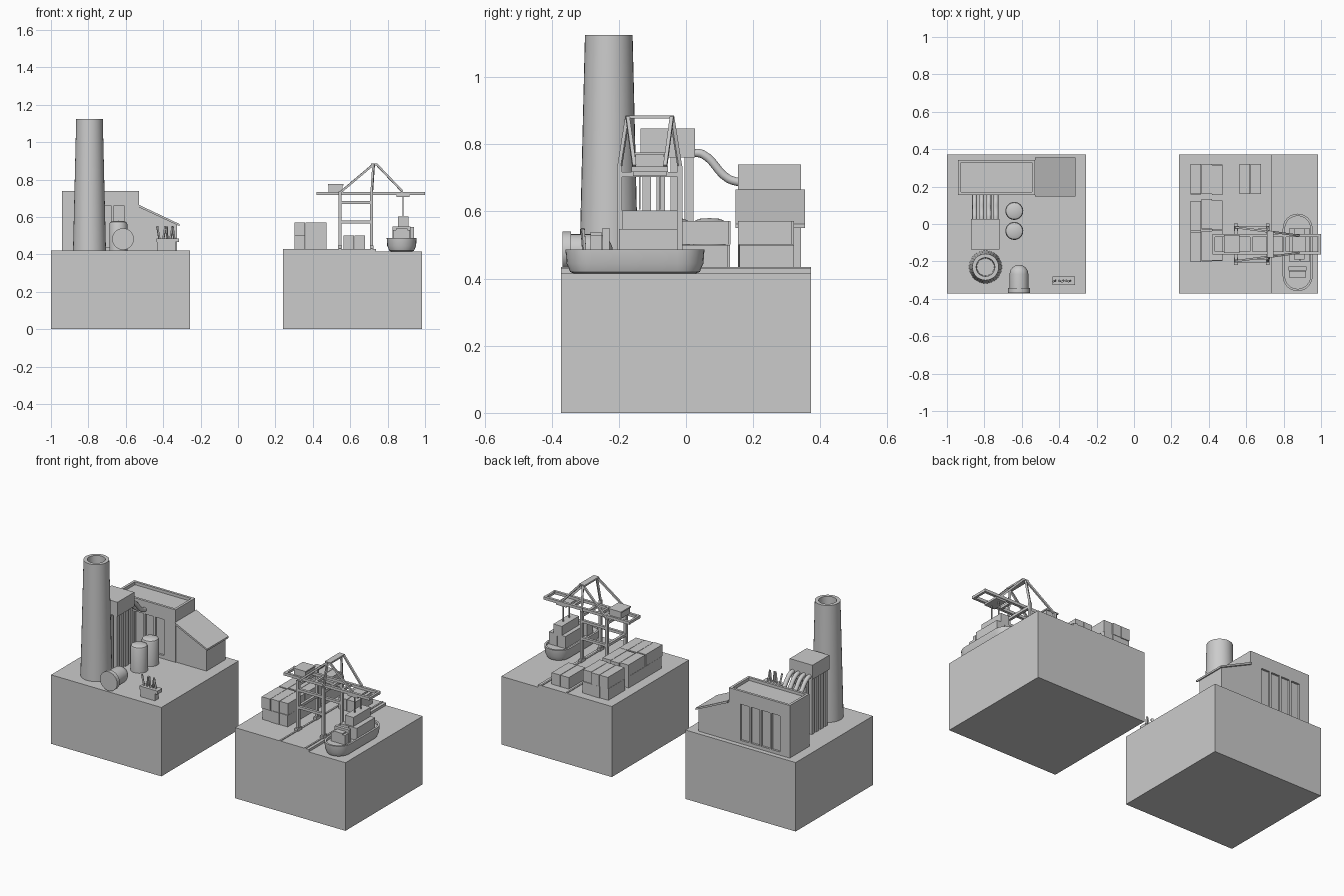
import bpy, bmesh, math, random
from mathutils import Vector

if "Cube" in bpy.data.objects:
    bpy.data.objects.remove(bpy.data.objects["Cube"])
random.seed(3)


def finish(name, bm, smooth=False):
    bmesh.ops.recalc_face_normals(bm, faces=bm.faces)
    me = bpy.data.meshes.new(name)
    bm.to_mesh(me)
    bm.free()
    ob = bpy.data.objects.new(name, me)
    bpy.context.collection.objects.link(ob)
    if smooth:
        bpy.context.view_layer.objects.active = ob
        ob.select_set(True)
        bpy.ops.object.shade_smooth_by_angle(angle=math.radians(35))
        ob.select_set(False)
    return ob


def add_box(bm, x0, x1, y0, y1, z0, z1):
    vs = bmesh.ops.create_cube(bm, size=1)['verts']
    for v in vs:
        v.co = Vector((x0 + (v.co.x + .5) * (x1 - x0), y0 + (v.co.y + .5) * (y1 - y0), z0 + (v.co.z + .5) * (z1 - z0)))


def boxes(name, *dims):
    bm = bmesh.new()
    for d in dims:
        add_box(bm, *d)
    return finish(name, bm)


def lathe(name, profile, loc, n=32, axis='Z'):
    """Revolve (radius, height) points around the axis."""
    bm = bmesh.new()
    rings = []
    for r, h in profile:
        ring = []
        for i in range(1 if r == 0 else n):
            a = 2 * math.pi * i / n
            ring.append(bm.verts.new((r * math.cos(a), r * math.sin(a), h)))
        rings.append(ring)
    for a, b in zip(rings, rings[1:]):
        for i in range(n):
            vs = [a[i % len(a)], a[(i + 1) % len(a)], b[(i + 1) % len(b)], b[i % len(b)]]
            bm.faces.new(list(dict.fromkeys(vs)))
    ob = finish(name, bm, True)
    ob.location = loc
    if axis == 'Y':
        ob.rotation_euler = (-math.pi / 2, 0, 0)
    return ob


def struts(name, pairs, w):
    """Square bars between point pairs."""
    bm = bmesh.new()
    for p, q in pairs:
        p, q = Vector(p), Vector(q)
        d = q - p
        rot = d.to_track_quat('Z', 'Y') if d.x or d.y else None
        for v in bmesh.ops.create_cube(bm, size=1)['verts']:
            c = Vector((v.co.x * w, v.co.y * w, v.co.z * d.length))
            v.co = (p + q) / 2 + (rot @ c if rot else c)
    return finish(name, bm)


def prism_xz(name, pts, y0, y1):
    bm = bmesh.new()
    f = bm.faces.new([bm.verts.new((x, y0, z)) for x, z in pts])
    top = bmesh.ops.extrude_face_region(bm, geom=[f])['geom']
    bmesh.ops.translate(bm, vec=(0, y1 - y0, 0), verts=[g for g in top if isinstance(g, bmesh.types.BMVert)])
    return finish(name, bm)


# ---------- Power plant block ----------
G = .42
boxes('plant_ground_block', (-1, -.256, -.372, .372, 0, G))

# Hall with recessed wall panels and a sunken roof
hall = boxes('turbine_hall', (-.94, -.53, .155, .343, G - .005, .74))
cuts = [(-.925, -.545, .17, .328, .722, .8)]
for i in range(4):
    x = -.636 - .07 * i
    for y in (.155, .343):
        cuts.append((x - .029, x + .029, y - .012, y + .012, .44, .66))
cutter = boxes('hall_cutter', *cuts)
cutter.hide_render = True
cutter.hide_set(True)
m = hall.modifiers.new('panels', 'BOOLEAN')
m.object = cutter
m.solver = 'EXACT'

# Lean-to annex with sloping roof slab
prism_xz('annex_walls', [(-.53, G - .005), (-.325, G - .005), (-.325, .557), (-.53, .652)], .16, .343)
prism_xz('annex_roof', [(-.53, .652), (-.312, .551), (-.312, .562), (-.53, .665)], .148, .355)

# Chimney with hollow mouth
lathe('chimney', [(0, 0), (.088, 0), (.071, .705), (.05, .705), (.046, .6), (0, .6)], (-.794, -.23, G), 32)

# Filter house on columns, with ducts running to the hall
boxes('filter_house', (-.872, -.718, -.135, .027, .76, .847))
xs = [-.852 + .038 * i for i in range(4)]
ys = [-.117 + .042 * i for i in range(4)]
boxes('filter_columns', *[(x - .012, x + .012, y - .013, y + .013, G, .765) for x in xs for y in ys])
for i, x in enumerate(xs):
    cu = bpy.data.curves.new('duct', 'CURVE')
    cu.dimensions = '3D'
    cu.bevel_depth = .013
    cu.bevel_resolution = 3
    cu.resolution_u = 6
    sp = cu.splines.new('BEZIER')
    pts = [(.02, .775), (.05, .77), (.125, .698), (.165, .685)]
    sp.bezier_points.add(len(pts) - 1)
    for bp, (y, z) in zip(sp.bezier_points, pts):
        bp.co = (x, y, z)
        bp.handle_left_type = bp.handle_right_type = 'AUTO'
    bpy.context.collection.objects.link(bpy.data.objects.new(f'duct_{i}', cu))

# Upright storage tanks
for i, y in enumerate((.07, -.037)):
    lathe(f'storage_tank_{i}', [(0, 0), (.048, 0), (.048, .142), (.044, .152), (.03, .158), (0, .16)], (-.64, y, G))

# Horizontal vessel with flange and domed end
dome = [(.05 * math.cos(a), .1 + .05 * math.sin(a)) for a in [math.pi / 12 * k for k in range(6)]]
lathe('horizontal_vessel', [(0, 0), (.058, 0), (.058, .025), (.05, .025)] + dome + [(0, .15)], (-.615, -.368, .482), 32, 'Y')

# Transformer with splayed insulators
boxes('transformer', (-.432, -.335, -.322, -.285, G, .472), (-.436, -.315, -.326, -.28, .465, .486))
struts('insulators', [((x, y, .48), (x + dx, y - .005, .55)) for y in (-.303,)
                      for x, dx in ((-.42, -.012), (-.4, .012), (-.378, -.004), (-.362, .012), (-.34, -.01))], .009)

# ---------- Harbour block ----------
Q = .43
boxes('harbour_water_block', (.24, .985, -.372, .372, 0, .415))
boxes('quay', (.24, .738, -.372, .372, .41, Q))
boxes('crane_rails', *[(x - .005, x + .005, -.372, .372, Q - .002, Q + .004) for x in (.545, .715)])

# Container stacks
cont = []
for y0 in (.16, -.033, -.2):
    for lvl in range(2):
        for c in range(3):
            j = random.uniform(-.006, .006)
            x = .302 + .058 * c
            cont.append((x, x + .056, y0 + j, y0 + j + .16, Q + .071 * lvl, Q + .07 + .071 * lvl))
cont += [(x, x + .056, .16, .322, Q, Q + .07) for x in (.565, .624)]
boxes('container_stacks', *cont)

# Ship hull: rounded outline lofted upwards, then a sunken deck
SX, SY = .875, -.152
bm = bmesh.new()
rings = []
for r, z in ((.05, .413), (.066, .42), (.077, .445), (.08, .487), (.068, .487), (.068, .473)):
    ring = []
    for s in (1, -1):
        for k in range(13):
            a = math.pi * k / 12 + (0 if s == 1 else math.pi)
            ring.append(bm.verts.new((SX + r * math.cos(a), SY + s * .127 + r * math.sin(a), z)))
    rings.append(ring)
for a, b in zip(rings, rings[1:]):
    for i in range(len(a)):
        k = (i + 1) % len(a)
        bm.faces.new((a[i], a[k], b[k], b[i]))
bm.faces.new(rings[0])
bm.faces.new(rings[-1])
finish('ship_hull', bm, True)
boxes('ship_bridge', (.828, .92, -.285, -.25, .47, .53), (.826, .922, -.248, -.228, .47, .55),
      (.845, .905, -.285, -.252, .53, .538))
boxes('ship_cargo', (.83, .885, -.2, -.025, .47, .547), (.887, .942, -.2, -.025, .47, .547))

# ---------- Gantry crane ----------
CY = -.108
RX, FX = .545, .715
legs, ties, stays = [], [], []
for s in (-1, 1):
    y, ya, yb = CY + s * .09, CY + s * .066, CY + s * .046
    for x in (RX, FX):
        legs.append(((x, y, Q), (x, y, .735)))
    legs += [((RX, y, .572), (FX, y, .572)), ((RX, y, .677), (FX, y, .677))]
    stays += [((FX, y, .73), (FX + .01, ya, .882)), ((RX, y, .73), (FX + .01, ya, .882)),
              ((FX + .025, ya, .882), (.88, yb, .735))]
for x in (RX, FX):
    legs.append(((x, CY - .09, .71), (x, CY + .09, .71)))
legs.append(((RX, CY - .09, .572), (RX, CY + .09, .572)))
struts('crane_legs', legs, .016)
struts('crane_stays', stays, .011)
boxes('crane_apex_beam', (FX - .005, FX + .032, CY - .07, CY + .07, .876, .886))
boxes('crane_bogies', *[(x - .01, x + .01, CY + s * .09 - .02, CY + s * .09 + .02, Q, Q + .018)
                        for x in (RX, FX) for s in (-1, 1)])
boom = [(.42, 1, CY + s * .046 - .008, CY + s * .046 + .008, .717, .734) for s in (-1, 1)]
boom += [(x, x + .014, CY - .052, CY + .052, .718, .733) for x in (.42, .62, .8, .986)]
boxes('crane_boom', *boom)
boxes('machinery_house', (.485, .56, CY - .043, CY + .043, .732, .77), (.48, .565, CY - .048, CY + .048, .768, .776))

# Trolley, hoist cables and hanging container
boxes('trolley', (.848, .918, CY - .05, CY + .05, .706, .718))
struts('hoist_cables', [((.883, CY + s * .03, .71), (.883, CY + s * .03, .605)) for s in (-1, 1)], .005)
boxes('hanging_container', (.855, .912, CY - .083, CY + .083, .535, .602))
